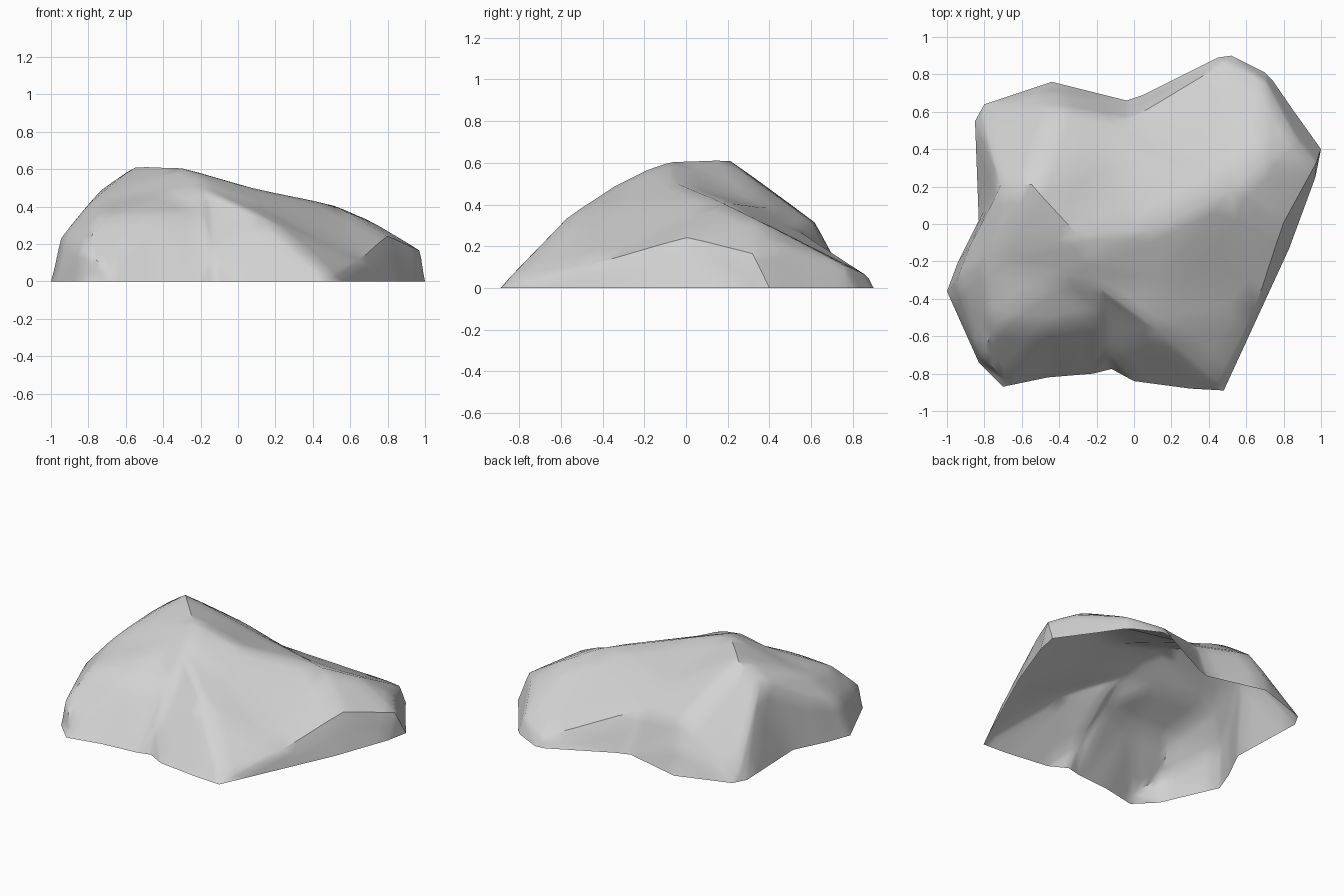
import bpy
import bmesh
import math
from mathutils import Vector
from mathutils.geometry import delaunay_2d_cdt

cube = bpy.data.objects.get("Cube")
if cube:
    bpy.data.objects.remove(cube, do_unlink=True)

# Ground outline, counter-clockwise
outline = [
    (-1, -.36), (-.83, -.74), (-.7, -.87), (-.46, -.82), (-.22, -.8),
    (-.12, -.775), (0, -.84), (.3, -.88), (.48, -.89), (.83, -.13),
    (.97, .25), (1, .4), (.85, .61), (.74, .77), (.7, .81), (.52, .9),
    (.45, .89), (.05, .69), (-.04, .66), (-.44, .76), (-.8, .64),
    (-.85, .55), (-.83, .02), (-.94, -.2),
]

# Corners shared by several ridges
peak = (-.3, -.06, .61)
crown = (-.55, .21, .62)
left_crown = (-.71, .21, .51)
spur_top = (-.18, -.34, .49)
spur_foot = (.45, -.84, .06)
gully_top = (-.14, -.43, .4)
right_corner = (.975, .32, .165)
side_dent = (-.83, .02, 0)
left_brow = (-.79, -.19, .425)
left_flank = (-.88, -.12, .31)
left_shoulder = (-.74, -.54, .34)
left_cheek = (-.95, -.3, .23)
left_toe = (-.815, -.715, .165)
saddle = (-.05, .55, .27)
lump_top = (-.42, .62, .32)

# Ridge and valley lines that the facets must follow
ridges = {
    "summit": [(-.81, .58, .07), left_crown, crown, peak, (-.23, -.18, .57),
               spur_top, (.13, -.57, .34), spur_foot],
    "right_crest": [peak, (.08, -.04, .5), (.52, .18, .41),
                    (.68, .32, .34), right_corner],
    "low_rim": [spur_foot, (.65, -.46, .11), (.8, 0, .245), right_corner,
                (.86, .46, .2), (.7, .76, .11), (.48, .87, .06), saddle],
    "rear_lump": [crown, lump_top, (-.44, .7, .17)],
    "rear_saddle": [peak, (-.1, .4, .38), saddle],
    "shoulder": [left_crown, left_brow, left_shoulder, (-.45, -.55, .35),
                 (-.2, -.5, .36), gully_top, spur_top],
    "gully": [gully_top, (-.13, -.7, .14)],
    "left_dent": [left_crown, side_dent, left_flank],
    "left_flank": [left_crown, left_flank, left_cheek, left_toe,
                   left_shoulder],
}

# Single facet corners
corners = [(.12, -.3, .41), (-.4, -.3, .475), (-.69, -.83, .05)]


def facet_mesh():
    """Triangulate the outline, ridges and corners into one shell."""
    points, edges = [], []

    def index_of(point):
        if point not in points:
            points.append(point)
        return points.index(point)

    def add_line(line, closed=False):
        ids = [index_of(p) for p in line]
        edges.extend(zip(ids, ids[1:]))
        if closed:
            edges.append((ids[-1], ids[0]))

    add_line([(x, y, 0) for x, y in outline], closed=True)
    for line in ridges.values():
        add_line(line)
    for point in corners:
        index_of(point)

    flat = [Vector(p[:2]) for p in points]
    verts, _, faces, origin, _, _ = delaunay_2d_cdt(flat, edges, [], 1, 1e-5)
    bm = bmesh.new()
    made = []
    for v, source in zip(verts, origin):
        height = points[source[0]][2] if source else 0
        made.append(bm.verts.new((v.x, v.y, height)))
    for face in faces:
        bm.faces.new([made[i] for i in face])
    return bm


def soften(bm):
    """Round the ridges slightly, leaving the ground edge in place."""
    bmesh.ops.subdivide_edges(bm, edges=bm.edges[:], cuts=3,
                              use_grid_fill=True)
    inner = [v for v in bm.verts if not v.is_boundary]
    bmesh.ops.smooth_vert(bm, verts=inner, factor=.2, use_axis_x=True,
                          use_axis_y=True, use_axis_z=True)
    bm.normal_update()
    for face in bm.faces:
        if face.normal.z < 0:
            face.normal_flip()


# Grey stone
stone = bpy.data.materials.new("grey_stone")
stone.use_nodes = True
grey = (.65, .65, .65, 1)
stone.diffuse_color = grey
stone.node_tree.nodes["Principled BSDF"].inputs["Base Color"].default_value = grey

# Rock shell, open underneath
bm = facet_mesh()
soften(bm)
mesh = bpy.data.meshes.new("rock")
bm.to_mesh(mesh)
bm.free()
mesh.materials.append(stone)
rock = bpy.data.objects.new("rock", mesh)
bpy.context.collection.objects.link(rock)
bpy.ops.object.select_all(action="DESELECT")
rock.select_set(True)
bpy.context.view_layer.objects.active = rock
bpy.ops.object.shade_smooth_by_angle(angle=math.radians(40))
